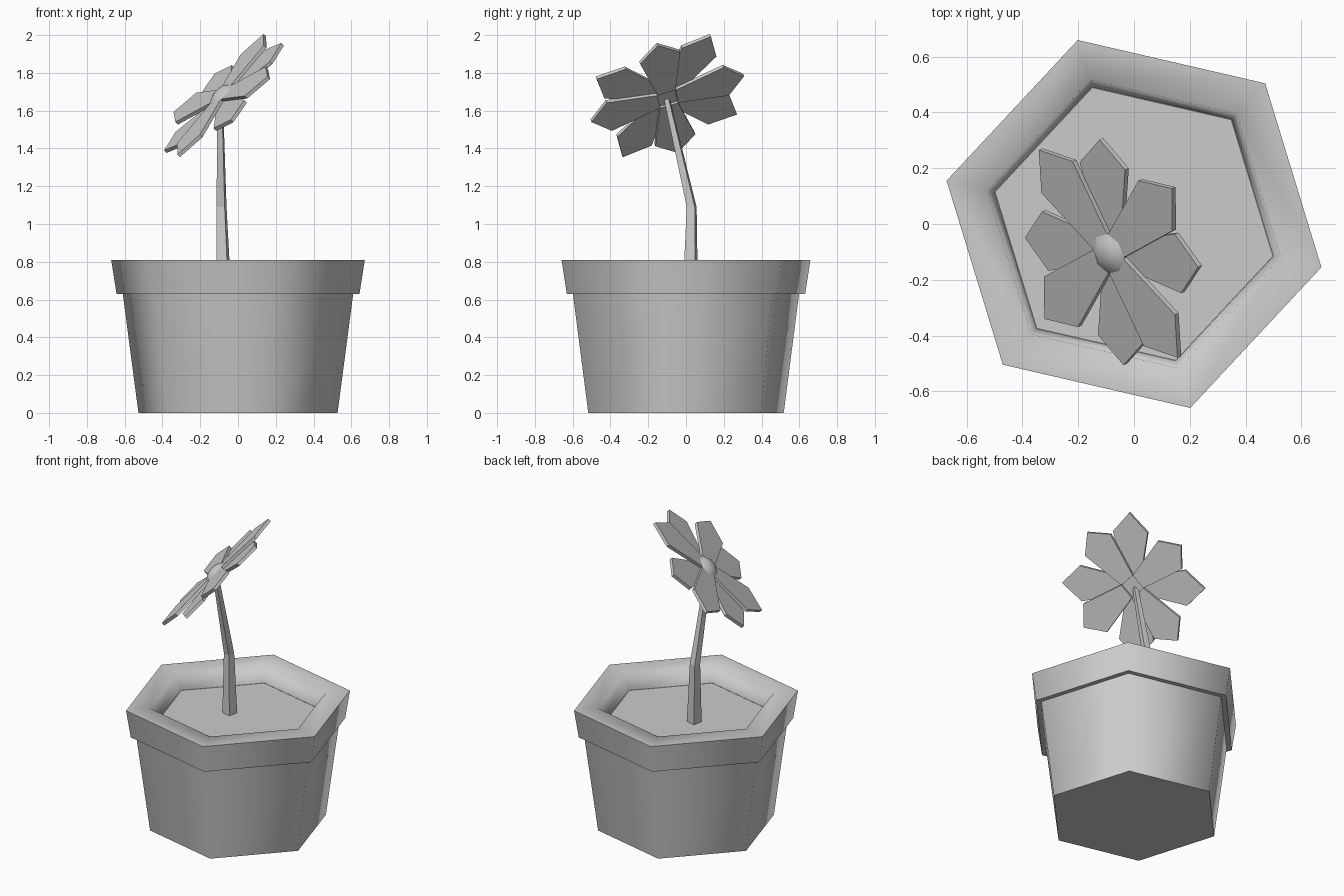
import bpy, bmesh
from math import radians, cos, sin, pi
from mathutils import Vector, Matrix

if "Cube" in bpy.data.objects:
    bpy.data.objects.remove(bpy.data.objects["Cube"])


def make(name, bm, smooth=None):
    bmesh.ops.recalc_face_normals(bm, faces=bm.faces)
    me = bpy.data.meshes.new(name)
    bm.to_mesh(me)
    bm.free()
    if smooth is not None:
        me.polygons.foreach_set("use_smooth", [True] * len(me.polygons))
        me.set_sharp_from_angle(angle=radians(smooth))
    ob = bpy.data.objects.new(name, me)
    bpy.context.collection.objects.link(ob)
    return ob


def loft(name, rings, sides, turn, smooth=None, cap_end=True):
    """Skin stacked polygon rings given as (centre, radius)."""
    bm = bmesh.new()
    loops = []
    for c, r in rings:
        angles = [radians(turn) + 2 * pi * i / sides for i in range(sides)]
        loops.append([bm.verts.new((c[0] + r * cos(a), c[1] + r * sin(a), c[2])) for a in angles])
    for a, b in zip(loops, loops[1:]):
        for i in range(sides):
            j = (i + 1) % sides
            bm.faces.new((a[i], a[j], b[j], b[i]))
    bm.faces.new(loops[0][::-1])
    if cap_end:
        bm.faces.new(loops[-1])
    return make(name, bm, smooth)


# Hexagonal pot with flared rim, and soil surface inside it
profile = [(.541, 0), (.626, .63), (.66, .63), (.689, .81), (.54, .81), (.512, .70)]
loft("pot", [((0, 0, z), r) for r, z in profile], 6, -13, 80, cap_end=False)
loft("soil", [((0, 0, .68), .507), ((0, 0, .70), .511)], 6, -13)

# Bent, tapering square stem
loft("stem", [((-.077, .024, .69), .045), ((-.087, .03, 1.09), .031),
              ((-.095, -.102, 1.665), .018)], 4, 32)

# Flower frame: tilted plane with normal n
n = Vector((-.674, -.278, .685)).normalized()
u = Vector((.501, .51, .697))
u = (u - n * u.dot(n)).normalized()
v = n.cross(u)
centre = Vector((-.086, -.104, 1.68))
frame = Matrix.Translation(centre) @ Matrix((u, v, n)).transposed().to_4x4()


def petal_ring(name, tip, shoulder, turn, top, thick=.02):
    """Four flat pointed petals set in a cross."""
    bm = bmesh.new()
    outline = [(.05, -.05), (shoulder, -.111), (tip, 0), (shoulder, .111), (.05, .05)]
    for k in range(4):
        rot = Matrix.Rotation(radians(turn + 90 * k), 4, 'Z')
        lo, hi = ([bm.verts.new(rot @ Vector((x, y, z))) for x, y in outline]
                  for z in (top - thick, top))
        bm.faces.new(lo[::-1])
        bm.faces.new(hi)
        for i in range(5):
            j = (i + 1) % 5
            bm.faces.new((lo[i], lo[j], hi[j], hi[i]))
    ob = make(name, bm)
    ob.matrix_world = frame


petal_ring("front_petals", .457, .337, 0, .01)
petal_ring("back_petals", .424, .325, -39.5, -.008)

# Small domed flower centre
hub = loft("flower_centre", [((0, 0, -.015), .07), ((0, 0, .008), .078),
                             ((0, 0, .028), .05), ((0, 0, .036), .02)], 8, 0, 60)
hub.matrix_world = frame
